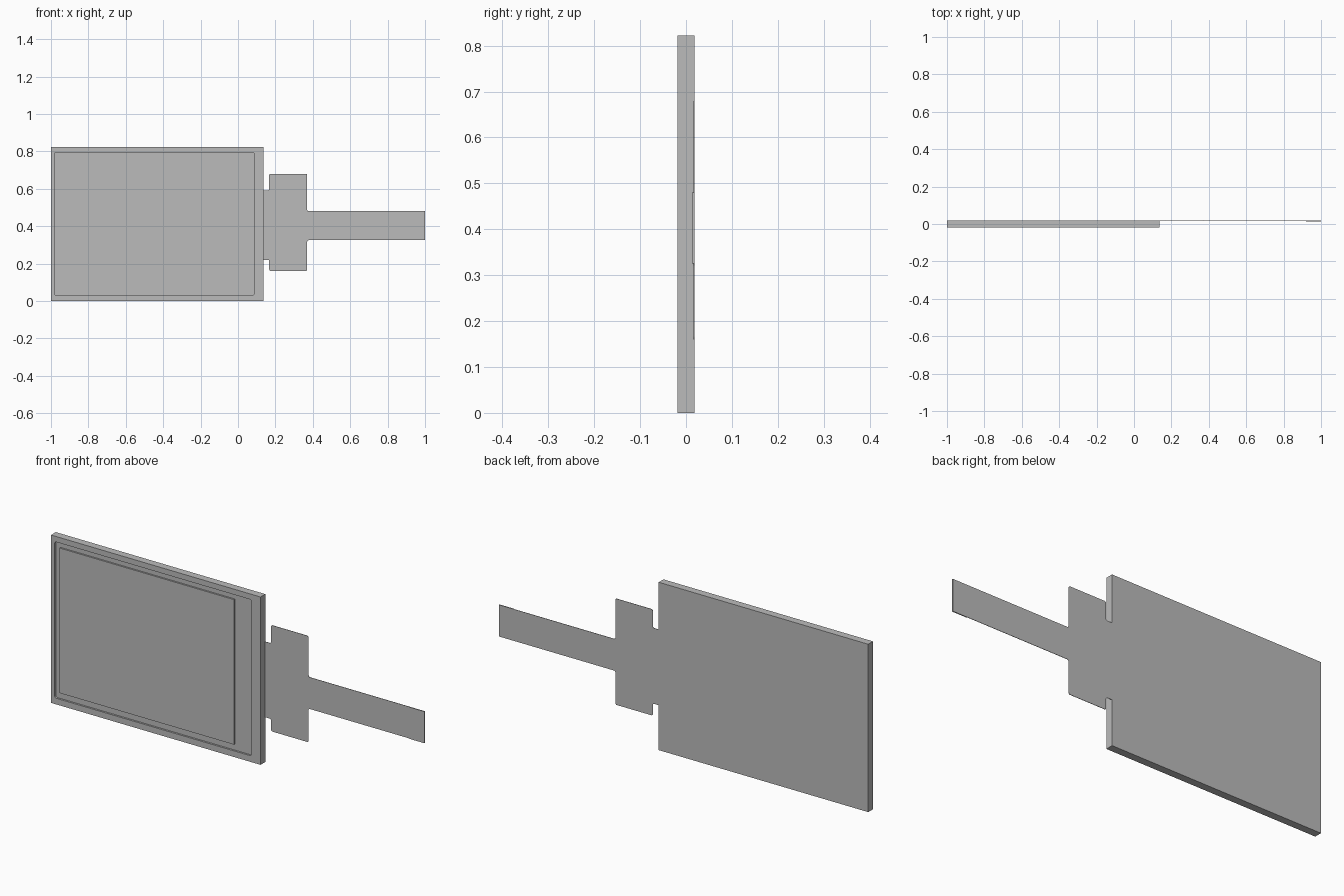
import bpy
import bmesh

if "Cube" in bpy.data.objects:
    bpy.data.objects.remove(bpy.data.objects["Cube"], do_unlink=True)

grey = bpy.data.materials.new("plain_grey")
grey.use_nodes = True
grey.diffuse_color = (0.5, 0.5, 0.5, 1)
grey.node_tree.nodes["Principled BSDF"].inputs["Base Color"].default_value = (0.5, 0.5, 0.5, 1)

BACK, FRONT = 0.0185, -0.0185
FLOOR = FRONT + 0.009      # bottom of the front recess
MID = 0.411                # body half height


def rect(x0, x1, z0, z1):
    return [(x0, z0), (x1, z0), (x1, z1), (x0, z1)]


def loft(name, rings, fillets=None, radius=0.008):
    """Join (outline, y) rings into a closed shell; round the edges picked by fillets."""
    bm = bmesh.new()
    loops = [[bm.verts.new((x, y, z)) for x, z in outline] for outline, y in rings]
    n = len(loops[0])
    for a, b in zip(loops, loops[1:]):
        for i in range(n):
            j = (i + 1) % n
            bm.faces.new((a[i], a[j], b[j], b[i]))
    bm.faces.new(loops[0])
    bm.faces.new(loops[-1])
    bmesh.ops.recalc_face_normals(bm, faces=bm.faces[:])
    if fillets:
        edges = [e for e in bm.edges
                 if abs(e.verts[0].co.y - e.verts[1].co.y) > 0.001
                 and fillets((e.verts[0].co + e.verts[1].co) / 2)]
        bmesh.ops.bevel(bm, geom=edges, offset=radius, segments=4,
                        profile=0.5, affect='EDGES')
    mesh = bpy.data.meshes.new(name)
    bm.to_mesh(mesh)
    bm.free()
    mesh.materials.append(grey)
    obj = bpy.data.objects.new(name, mesh)
    bpy.context.collection.objects.link(obj)
    return obj


# Housing with a shallow recess in front and a raised screen inside it
body = rect(-1, 0.135, 0, 2 * MID)
recess = rect(-0.98, 0.085, 0.03, 0.795)
screen = rect(-0.955, -0.01, 0.06, 0.77)
loft("display_body",
     [(body, BACK), (body, FRONT), (recess, FRONT), (recess, FLOOR),
      (screen, FLOOR), (screen, FRONT + 0.001)],
     lambda c: -0.99 < c.x < 0.1 and c.x not in (-0.955, -0.01)
     and 0.02 < c.z < 0.8 and (c.x < -0.97 or c.x > 0.05))

# Thin ribbon: neck, wide pad and narrow tail
ribbon = [(0.135, 0.22), (0.167, 0.22), (0.167, 0.16), (0.37, 0.16),
          (0.37, 0.325), (1, 0.325), (1, 0.48), (0.37, 0.48),
          (0.37, 0.68), (0.167, 0.68), (0.167, 0.59), (0.135, 0.59)]
loft("ribbon_cable", [(ribbon, BACK), (ribbon, BACK - 0.002)],
     lambda c: 0.15 < c.x < 0.9)

# Stiffener under the contact end of the tail
tip = rect(0.92, 1, 0.325, 0.48)
loft("contact_stiffener", [(tip, BACK - 0.002), (tip, BACK - 0.005)])
